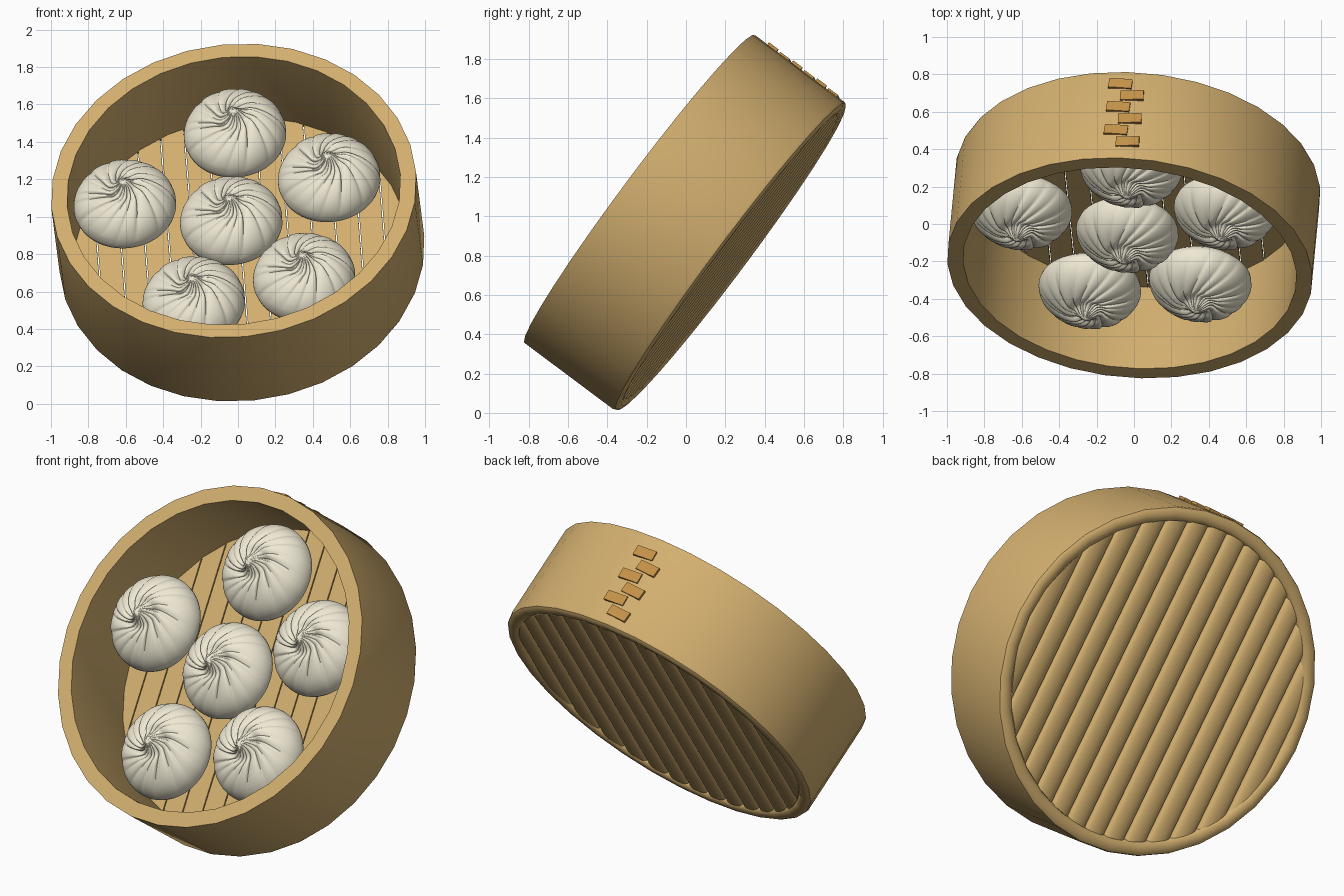
import bpy, bmesh, math, random
from mathutils import Matrix, Vector

if "Cube" in bpy.data.objects:
    bpy.data.objects.remove(bpy.data.objects["Cube"])

random.seed(4)
R_OUT, R_IN, HEIGHT = 0.98, 0.895, 0.59

# tilted frame of the whole basket: N is the opening direction, Y runs along the slats
N = Vector((-0.077, -0.80, 0.598)).normalized()
Y = Vector((-0.064, 0.6, 0.8))
X = Y.cross(N).normalized()
Y = N.cross(X)
FRAME = Matrix((X, Y, N)).transposed().to_4x4()
FRAME = Matrix.Translation((0, 0, 0.963)) @ FRAME @ Matrix.Translation((0, 0, -HEIGHT / 2))


def material(name, rgb):
    m = bpy.data.materials.new(name)
    m.diffuse_color = (*rgb, 1)
    m.use_nodes = True
    m.node_tree.nodes["Principled BSDF"].inputs["Base Color"].default_value = m.diffuse_color
    return m


BAMBOO = material("bamboo", (0.65, 0.43, 0.16))
BINDING = material("binding", (0.54, 0.28, 0.065))
DOUGH = material("dough", (0.86, 0.81, 0.65))


def finish(bm, name, mat, angle=35):
    bmesh.ops.recalc_face_normals(bm, faces=bm.faces)
    me = bpy.data.meshes.new(name)
    bm.to_mesh(me)
    bm.free()
    me.materials.append(mat)
    ob = place(me, name, Matrix())
    bpy.ops.object.select_all(action='DESELECT')
    ob.select_set(True)
    bpy.context.view_layer.objects.active = ob
    bpy.ops.object.shade_smooth_by_angle(angle=math.radians(angle))
    return ob


def place(mesh, name, local):
    ob = bpy.data.objects.new(name, mesh)
    bpy.context.collection.objects.link(ob)
    ob.matrix_world = FRAME @ local
    return ob


def loft(bm, rings):
    """Bridge closed rings of points with quads."""
    vs = [[bm.verts.new(p) for p in ring] for ring in rings]
    n = len(vs[0])
    for a, b in zip(vs, vs[1:]):
        for i in range(n):
            j = (i + 1) % n
            bm.faces.new((a[i], a[j], b[j], b[i]))
    return vs


# basket wall: closed profile turned around the axis, rounded lower lip
profile = [(R_OUT, 0.025), (R_OUT, HEIGHT), (R_IN, HEIGHT), (R_IN, 0.04), (0.90, 0.018),
           (0.915, 0.004), (0.94, 0), (0.963, 0.004), (0.975, 0.012), (R_OUT, 0.025)]
bm = bmesh.new()
loft(bm, [[(r * math.cos(a), r * math.sin(a), h)
           for a in (2 * math.pi * i / 32 for i in range(32))] for r, h in profile])
bmesh.ops.remove_doubles(bm, verts=bm.verts, dist=1e-5)
finish(bm, "basket_wall", BAMBOO)

# floor slats: flat on top, rounded underneath, ends cut to the circle
COUNT = 14
pitch = 2 * R_IN / COUNT
bm = bmesh.new()
for k in range(COUNT):
    cx = -R_IN + pitch * (k + 0.5)
    half = pitch / 2 - 0.003
    section = [(-half, 0.045), (0, 0.045), (half, 0.045)]
    section += [(half * math.cos(t), 0.03 - 0.024 * math.sin(t))
                for t in (math.pi * i / 8 for i in range(9))]
    ends = []
    for s in (-1, 1):
        ends.append([(cx + x, s * math.sqrt(max(0.0, 0.9 ** 2 - (cx + x) ** 2)), z)
                     for x, z in section])
    vs = loft(bm, ends)
    bm.faces.new(vs[0])
    bm.faces.new(vs[1])
finish(bm, "floor_slats", BAMBOO)

# staggered binding strips on the back of the wall
bm = bmesh.new()
for row in range(6):
    side = 1 if row % 2 else -1
    m = (Matrix.Translation((0.008 + 0.034 * side, R_OUT - 0.001, 0.095 + 0.077 * row))
         @ Matrix.Rotation(math.radians(3 * side), 4, 'Y')
         @ Matrix.Diagonal((0.125, 0.016, 0.06, 1)))
    bmesh.ops.create_cube(bm, size=1, matrix=m)
finish(bm, "back_binding", BINDING)

# bun: flattened dome with twisted pleats gathered into a small knot
PLEATS, SEG = 18, 180
jitter = [random.uniform(-0.13, 0.13) for _ in range(PLEATS)]
depth = [random.uniform(0.55, 1.2) for _ in range(PLEATS)]
reach = [random.uniform(0.7, 1.0) for _ in range(PLEATS)]
creases = [2 * math.pi * k / PLEATS + jitter[k] for k in range(PLEATS)]


def crease(theta, t):
    """Groove depth at an angle; t is 0 at the knot, 1 at the equator."""
    total = 0
    for c, d, r in zip(creases, depth, reach):
        off = (theta - c + math.pi) % (2 * math.pi) - math.pi
        width = 0.045 if off < 0 else 0.15
        fade = max(0.0, 1 - t / (1.15 * r)) ** 0.8
        total += d * fade * math.exp(-abs(off) / width)
    return total


rings = []
STEPS = 34
for i in range(STEPS + 1):
    t = 0.03 + 0.97 * i / STEPS
    e = t * math.pi / 2
    r, z = 0.275 * math.sin(e), 0.195 * math.cos(e)
    z += 0.022 * math.exp(-(t / 0.1) ** 2) - 0.018 * math.exp(-((t - 0.17) / 0.07) ** 2)
    twist = 1.5 * math.exp(-t / 0.2) + 0.25 * (1 - t)
    ring = []
    for s in range(SEG):
        th = 2 * math.pi * s / SEG
        cut = 0.022 * crease(th, t) * min(1, t / 0.25)
        rr, zz = r - cut * math.sin(e), z - cut * math.cos(e)
        ring.append((rr * math.cos(th + twist), rr * math.sin(th + twist), zz))
    rings.append(ring)
for e in (0.3, 0.6, 0.9, 1.2):
    r, z = 0.275 * math.cos(e) ** 0.5, -0.075 * math.sin(e)
    rings.append([(r * math.cos(a + 0.01), r * math.sin(a + 0.01), z)
                  for a in (2 * math.pi * s / SEG for s in range(SEG))])
bm = bmesh.new()
vs = loft(bm, rings)
bm.faces.new(vs[0])
bm.faces.new(vs[-1])
first = finish(bm, "bun_1", DOUGH, 60)

# one bun in the middle and five around it
spots = [(-0.033, -0.014), (-0.593, 0.166), (0.024, 0.566),
         (0.507, 0.208), (0.332, -0.44), (-0.267, -0.524)]
for k, (u, v) in enumerate(spots):
    local = Matrix.Translation((u, v, 0.332))
    if k == 0:
        first.matrix_world = FRAME @ local
    else:
        place(first.data, f"bun_{k + 1}", local)
